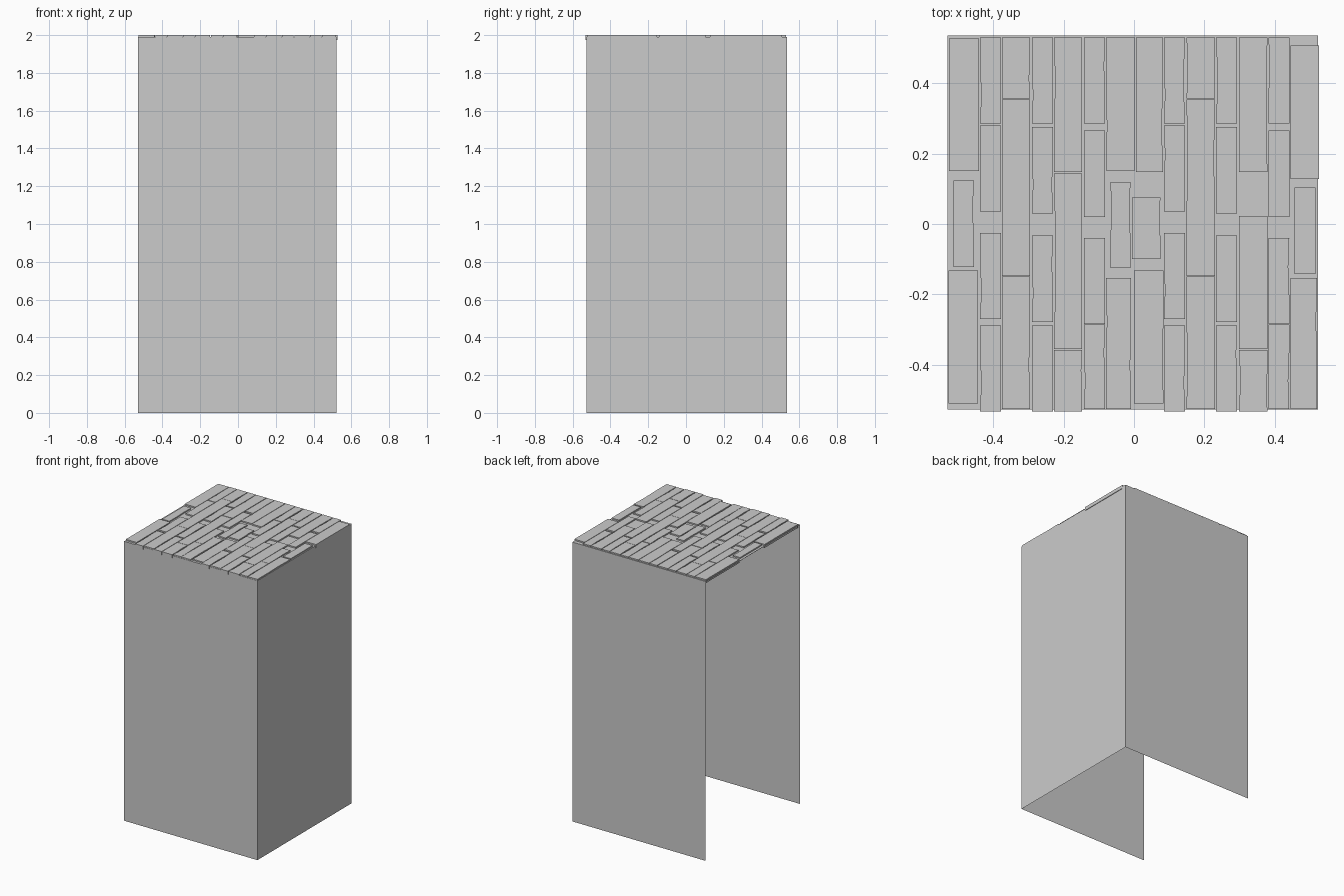
import bpy, bmesh, random

if "Cube" in bpy.data.objects:
    bpy.data.objects.remove(bpy.data.objects["Cube"])

random.seed(4)
X0, X1, Y0, Y1 = -0.53, 0.522, -0.527, 0.535
DECK, TOP, LOW = 1.991, 2.0, 1.975


def finish(bm, name):
    bmesh.ops.recalc_face_normals(bm, faces=bm.faces)
    me = bpy.data.meshes.new(name)
    bm.to_mesh(me)
    bm.free()
    ob = bpy.data.objects.new(name, me)
    bpy.context.collection.objects.link(ob)
    return ob


# Thin shell: front, right and back walls plus deck; open left and below
bm = bmesh.new()
bmesh.ops.create_cube(bm, size=1)
for v in bm.verts:
    v.co.x = X1 if v.co.x > 0 else X0
    v.co.y = Y1 if v.co.y > 0 else Y0
    v.co.z = DECK if v.co.z > 0 else 0
bmesh.ops.recalc_face_normals(bm, faces=bm.faces)
opened = [f for f in bm.faces if f.normal.z < -0.5 or f.normal.x < -0.5]
bmesh.ops.delete(bm, geom=opened, context='FACES')
me = bpy.data.meshes.new("wall_shell")
bm.to_mesh(me)
bm.free()
bpy.context.collection.objects.link(bpy.data.objects.new("wall_shell", me))


# One plank with slightly worn long edges, extruded from its outline
def plank(bm, xa, xb, ya, yb):
    def wear():
        return random.choice((0, 0, 0.003))
    step = (yb - ya) / 3
    pts = [(xa, ya), (xb, ya), (xb - wear(), ya + step), (xb - wear(), yb - step),
           (xb, yb), (xa, yb), (xa + wear(), yb - step), (xa + wear(), ya + step)]
    base = bm.faces.new([bm.verts.new((x, y, LOW)) for x, y in pts])
    ext = bmesh.ops.extrude_face_region(bm, geom=[base], use_keep_orig=True)
    for v in ext["geom"]:
        if isinstance(v, bmesh.types.BMVert):
            v.co.z = TOP


# Lengthwise layouts shared by several rows (y start, y end)
F = -0.532
A = [(0.285, 0.53), (0.035, 0.28), (-0.27, -0.025), (F, -0.288)]
B = [(0.356, 0.53), (-0.147, 0.354), (-0.525, -0.149)]
C = [(0.285, 0.53), (0.03, 0.275), (-0.278, -0.033), (F, -0.288)]
D = [(0.148, 0.53), (-0.355, 0.143), (F, -0.358)]
E = [(0.148, 0.53), (-0.355, 0.023), (F, -0.358)]
G = [(0.285, 0.53), (0.02, 0.265), (-0.284, -0.04), (-0.525, -0.286)]
rows = [(-0.437, -0.378, A), (-0.375, -0.295, B), (-0.29, -0.23, C),
        (-0.227, -0.147, D), (-0.142, -0.082, G), (0.085, 0.145, A),
        (0.149, 0.23, B), (0.233, 0.293, C), (0.298, 0.379, E),
        (0.382, 0.441, G)]
planks = [(xa, xb, ya, yb) for xa, xb, lay in rows for ya, yb in lay]

# Irregular rows: left edge, middle patch, right edge
planks += [(-0.525, -0.44, 0.15, 0.527), (-0.512, -0.455, -0.122, 0.123),
           (-0.527, -0.443, -0.51, -0.132),
           (-0.08, 0.003, 0.152, 0.53), (-0.067, -0.01, -0.125, 0.12),
           (-0.08, -0.008, -0.525, -0.153),
           (0.006, 0.082, 0.148, 0.53), (-0.005, 0.075, -0.1, 0.075),
           (0, 0.084, -0.51, -0.132),
           (0.444, 0.526, 0.128, 0.507), (0.456, 0.515, -0.142, 0.103),
           (0.445, 0.52, -0.525, -0.153)]
bm = bmesh.new()
for p in planks:
    plank(bm, *p)
finish(bm, "floor_planks")
